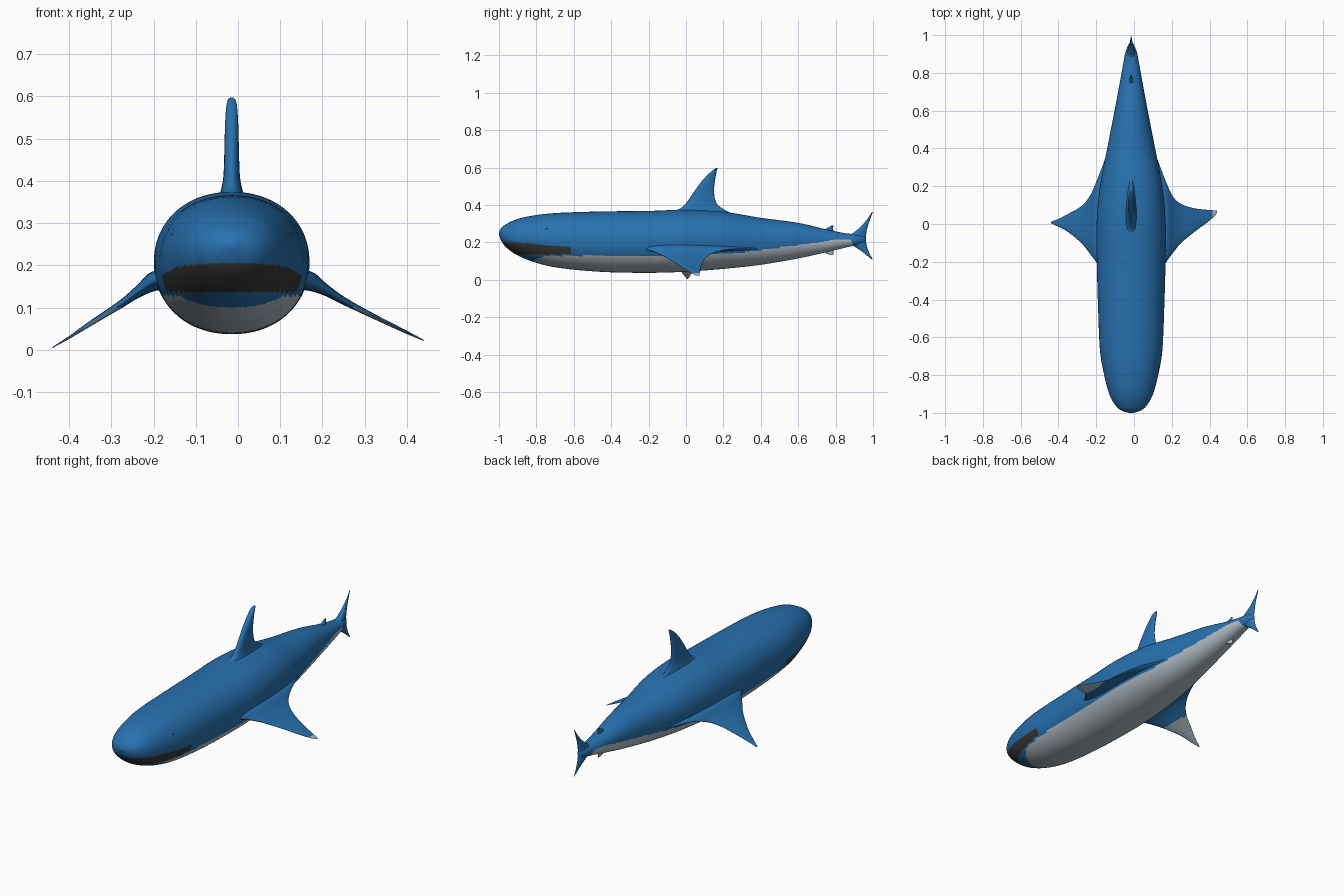
import bpy, bmesh, math
from mathutils import Vector

if "Cube" in bpy.data.objects:
    bpy.data.objects.remove(bpy.data.objects["Cube"])

CX = -0.015  # centre line of the body


def material(name, rgb):
    m = bpy.data.materials.new(name)
    m.diffuse_color = (*rgb, 1)
    m.use_nodes = True
    m.node_tree.nodes["Principled BSDF"].inputs["Base Color"].default_value = m.diffuse_color
    return m


MATS = [material("blue skin", (0.02, 0.165, 0.43)),
        material("pale belly", (0.45, 0.52, 0.57)),
        material("dark mouth", (0.042, 0.039, 0.036))]
BLUE, PALE, DARK = range(3)


def spline(rows, steps):
    """Smooth curve through rows of numbers (Catmull-Rom)."""
    out, n = [], len(rows)
    for i in range(n - 1):
        p = [rows[max(0, min(n - 1, i + k))] for k in (-1, 0, 1, 2)]
        for j in range(steps):
            t = j / steps
            out.append([0.5 * (2 * b + (c - a) * t + (2 * a - 5 * b + 4 * c - d) * t * t
                               + (3 * b - a - 3 * c + d) * t ** 3)
                        for a, b, c, d in zip(*p)])
    out.append(list(rows[-1]))
    return out


def line(points, x):
    """Straight interpolation in a list of (x, y)."""
    for (x0, y0), (x1, y1) in zip(points, points[1:]):
        if x0 <= x <= x1:
            return y0 + (y1 - y0) * (x - x0) / (x1 - x0)
    return -1


def loft(name, rings, rule):
    """Skin closed rings, cap the ends and colour faces by a rule."""
    bm = bmesh.new()
    vr = [[bm.verts.new(p) for p in r] for r in rings]
    n = len(vr[0])
    for a, b in zip(vr, vr[1:]):
        for i in range(n):
            bm.faces.new((a[i], a[(i + 1) % n], b[(i + 1) % n], b[i]))
    bm.faces.new(vr[0])
    bm.faces.new(vr[-1])
    bmesh.ops.recalc_face_normals(bm, faces=bm.faces)
    bm.normal_update()
    for f in bm.faces:
        f.smooth = True
        f.material_index = rule(f.calc_center_median(), f.normal)
    me = bpy.data.meshes.new(name)
    bm.to_mesh(me)
    bm.free()
    for m in MATS:
        me.materials.append(m)
    ob = bpy.data.objects.new(name, me)
    bpy.context.collection.objects.link(ob)
    return ob


def fin(name, rows, axis, rule, steps=8, n=32):
    """Fin from rows of (x, z, front y, back y, half thickness)."""
    axis = Vector(axis).normalized()
    rings = []
    for x, z, y0, y1, t in spline(rows, steps):
        ring = []
        for k in range(n):
            a = 2 * math.pi * k / n
            u = (1 - math.cos(a)) / 2
            ring.append(Vector((x, y0 + (y1 - y0) * u, z))
                        + axis * (t * math.sin(a) * (1.25 - 0.6 * u)))
        rings.append(ring)
    return loft(name, rings, rule)


# Body: y, top z, bottom z, half width
BODY = [(-1.0, 0.255, 0.24, 0.012), (-0.987, 0.277, 0.207, 0.052),
        (-0.96, 0.298, 0.172, 0.083), (-0.9, 0.325, 0.13, 0.116),
        (-0.8, 0.346, 0.09, 0.143), (-0.67, 0.358, 0.062, 0.165),
        (-0.45, 0.365, 0.042, 0.175), (-0.2, 0.368, 0.037, 0.182),
        (0.0, 0.374, 0.043, 0.183), (0.2, 0.363, 0.058, 0.165),
        (0.4, 0.331, 0.08, 0.127), (0.6, 0.304, 0.114, 0.088),
        (0.75, 0.269, 0.147, 0.06), (0.85, 0.249, 0.171, 0.042),
        (0.91, 0.243, 0.184, 0.03), (0.95, 0.232, 0.198, 0.014),
        (0.962, 0.222, 0.212, 0.003)]
BELLY = [(-0.86, 0.09), (-0.75, 0.128), (0, 0.13), (0.3, 0.146),
         (0.6, 0.185), (0.8, 0.215), (0.88, 0.215), (0.9, 0.17)]


def body_rule(c, nrm):
    if c.y < -0.61 and 0.137 < c.z < 0.2 - 0.07 * (c.y + 0.92):
        return DARK
    return PALE if c.z < line(BELLY, c.y) else BLUE


def rounded(v):
    return math.copysign(abs(v) ** (2 / 2.12), v)


rings = []
for y, top, bot, w in spline(BODY, 14):
    mid, h = (top + bot) / 2, (top - bot) / 2
    rings.append([(CX + w * rounded(math.cos(2 * math.pi * k / 96)), y,
                   mid + h * rounded(math.sin(2 * math.pi * k / 96))) for k in range(96)])
loft("body", rings, body_rule)

# Dorsal fin
fin("dorsal_fin", [(CX, 0.345, -0.16, 0.27, 0.04), (CX, 0.375, -0.045, 0.205, 0.027),
                   (CX, 0.41, 0.0, 0.163, 0.02), (CX, 0.47, 0.042, 0.15, 0.0175),
                   (CX, 0.53, 0.087, 0.155, 0.016), (CX, 0.575, 0.13, 0.163, 0.013),
                   (CX, 0.592, 0.152, 0.168, 0.009), (CX, 0.598, 0.163, 0.17, 0.003)],
    (1, 0, 0), lambda c, n: BLUE)

# Tail fin
fin("tail_fin", [(CX, 0.362, 0.994, 0.999, 0.001), (CX, 0.33, 0.973, 0.987, 0.004),
                 (CX, 0.29, 0.94, 0.973, 0.009), (CX, 0.255, 0.9, 0.965, 0.016),
                 (CX, 0.22, 0.85, 0.961, 0.022), (CX, 0.185, 0.89, 0.966, 0.016),
                 (CX, 0.15, 0.942, 0.977, 0.008), (CX, 0.107, 0.994, 0.999, 0.001)],
    (1, 0, 0), lambda c, n: BLUE)

# Small fins in front of the tail
fin("small_upper_fin", [(CX, 0.24, 0.7, 0.79, 0.012), (CX, 0.27, 0.745, 0.787, 0.009),
                        (CX, 0.29, 0.778, 0.788, 0.003)], (1, 0, 0), lambda c, n: BLUE)
fin("small_lower_fin", [(CX, 0.17, 0.7, 0.79, 0.012), (CX, 0.147, 0.737, 0.788, 0.009),
                        (CX, 0.131, 0.775, 0.787, 0.003)], (1, 0, 0), lambda c, n: PALE)


# Side fins: blue above, pale under the outer part; the left one is shorter
def side_rule(c, nrm):
    under = nrm.z < -0.3 and c.z < 0.1
    return PALE if under or c.x > 0.415 else BLUE


ROOT = [(0.11, 0.165, -0.29, 0.38, 0.03), (0.165, 0.163, -0.21, 0.235, 0.024),
        (0.205, 0.143, -0.155, 0.148, 0.014), (0.25, 0.116, -0.1, 0.106, 0.009),
        (0.32, 0.08, -0.042, 0.083, 0.006)]
fin("right_side_fin", ROOT + [(0.39, 0.046, 0.01, 0.075, 0.004), (0.43, 0.027, 0.045, 0.072, 0.002),
                              (0.44, 0.022, 0.062, 0.07, 0.001)], (0.42, 0, 0.9), side_rule)
LEFT = [(2 * CX - x, z - max(0, x - 0.17) * 0.12, a, b - max(0, x - 0.2) * 0.25, t)
        for x, z, a, b, t in ROOT]
fin("left_side_fin", LEFT + [(-0.4, 0.029, -0.015, 0.027, 0.003), (-0.432, 0.01, 0.0, 0.015, 0.0015),
                             (-0.44, 0.004, 0.004, 0.01, 0.001)], (-0.42, 0, 0.9), side_rule)

# Tiny eyes
for side, sx in (("left", -1), ("right", 1)):
    bpy.ops.mesh.primitive_uv_sphere_add(segments=16, ring_count=8, radius=0.007,
                                         location=(CX + sx * 0.1375, -0.745, 0.27))
    eye = bpy.context.object
    eye.name = side + "_eye"
    eye.data.materials.append(MATS[DARK])
    bpy.ops.object.shade_smooth()
